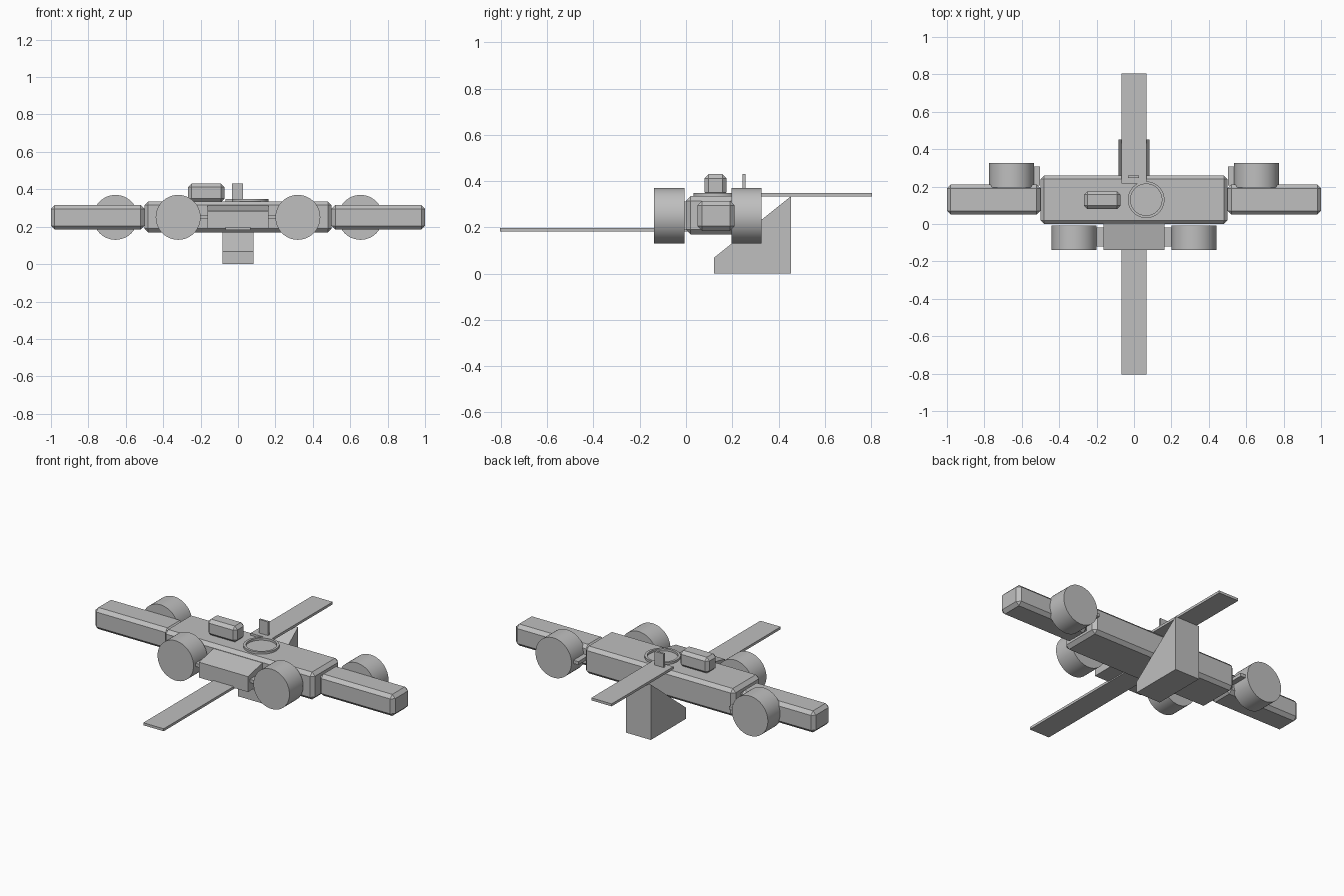
import bpy, bmesh, math
from mathutils import Matrix, Vector

cube = bpy.data.objects.get("Cube")
if cube:
    bpy.data.objects.remove(cube, do_unlink=True)

GREY = (0.52, 0.52, 0.52, 1)
grey = bpy.data.materials.new("plain grey")
grey.use_nodes = True
grey.diffuse_color = GREY
grey.node_tree.nodes["Principled BSDF"].inputs["Base Color"].default_value = GREY


def finish(name, bm):
    bmesh.ops.recalc_face_normals(bm, faces=bm.faces)
    mesh = bpy.data.meshes.new(name)
    bm.to_mesh(mesh)
    bm.free()
    mesh.materials.append(grey)
    obj = bpy.data.objects.new(name, mesh)
    bpy.context.collection.objects.link(obj)
    return obj


def box(name, xs, ys, zs, bevel=0):
    bm = bmesh.new()
    bmesh.ops.create_cube(bm, size=1)
    for v in bm.verts:
        v.co = Vector([(a + b) / 2 + c * (b - a) for c, (a, b) in zip(v.co, (xs, ys, zs))])
    if bevel:
        bmesh.ops.bevel(bm, geom=bm.edges[:], offset=bevel, segments=1, affect='EDGES')
    return finish(name, bm)


def prism(name, half_width, profile):
    """Extrude a side profile of (y, z) points across x."""
    bm = bmesh.new()
    face = bm.faces.new([bm.verts.new((-half_width, y, z)) for y, z in profile])
    new = bmesh.ops.extrude_face_region(bm, geom=[face])["geom"]
    bmesh.ops.translate(bm, vec=(2 * half_width, 0, 0),
                        verts=[v for v in new if isinstance(v, bmesh.types.BMVert)])
    return finish(name, bm)


def smooth(obj):
    bpy.ops.object.select_all(action='DESELECT')
    obj.select_set(True)
    bpy.context.view_layer.objects.active = obj
    bpy.ops.object.shade_smooth_by_angle(angle=math.radians(30))


def wheel(name, x, y0, y1):
    bm = bmesh.new()
    bmesh.ops.create_cone(bm, cap_ends=True, segments=48, radius1=0.12, radius2=0.12, depth=y1 - y0)
    bmesh.ops.transform(bm, verts=bm.verts, matrix=Matrix.Translation((x, (y0 + y1) / 2, 0.25))
                        @ Matrix.Rotation(math.pi / 2, 4, 'X'))
    smooth(finish(name, bm))


def ring(name, centre, inner, outer, height):
    """Spin a rectangular section around z."""
    bm = bmesh.new()
    section = [(inner, 0), (outer, 0), (outer, height), (inner, height)]
    verts = [bm.verts.new((r, 0, z)) for r, z in section]
    edges = [bm.edges.new((verts[i], verts[i - 1])) for i in range(4)]
    bmesh.ops.spin(bm, geom=verts + edges, cent=(0, 0, 0), axis=(0, 0, 1),
                   angle=math.tau, steps=48)
    bmesh.ops.remove_doubles(bm, verts=bm.verts, dist=0.0005)
    bmesh.ops.translate(bm, verts=bm.verts, vec=centre)
    smooth(finish(name, bm))


# Hull and the wedge box on its front
box("body", (-0.5, 0.5), (0, 0.26), (0.17, 0.335), 0.02)
prism("front_box", 0.163, [(0.01, 0.19), (-0.138, 0.19), (-0.138, 0.283), (0.01, 0.315)])

# Arms, wheels and their mounting plates
for side, s in (("left", 1), ("right", -1)):
    box(f"{side}_arm", sorted((s * 0.5, s)), (0.05, 0.21), (0.185, 0.315), 0.02)
    wheel(f"{side}_front_wheel", s * 0.32, -0.138, -0.007)
    wheel(f"{side}_rear_wheel", s * 0.655, 0.196, 0.327)
    box(f"{side}_front_mount", sorted((s * 0.15, s * 0.32)), (-0.12, -0.02), (0.24, 0.26))
    box(f"{side}_rear_mount", sorted((s * 0.503, s * 0.655)), (0.205, 0.308), (0.24, 0.26))

# Long flat planks
box("front_plank", (-0.068, 0.068), (-0.805, 0.01), (0.183, 0.198))
box("rear_plank", (-0.068, 0.068), (0.217, 0.805), (0.333, 0.348))

# Wedge keel under the rear
prism("rear_keel", 0.083, [(0.12, 0), (0.453, 0), (0.453, 0.334), (0.12, 0.068)])

# Roof details
box("roof_pod", (-0.267, -0.072), (0.08, 0.175), (0.333, 0.43), 0.018)
box("roof_tab", (-0.032, 0.028), (0.245, 0.258), (0.335, 0.43))
ring("hatch_ring", (0.065, 0.13, 0.33), 0.084, 0.098, 0.018)
